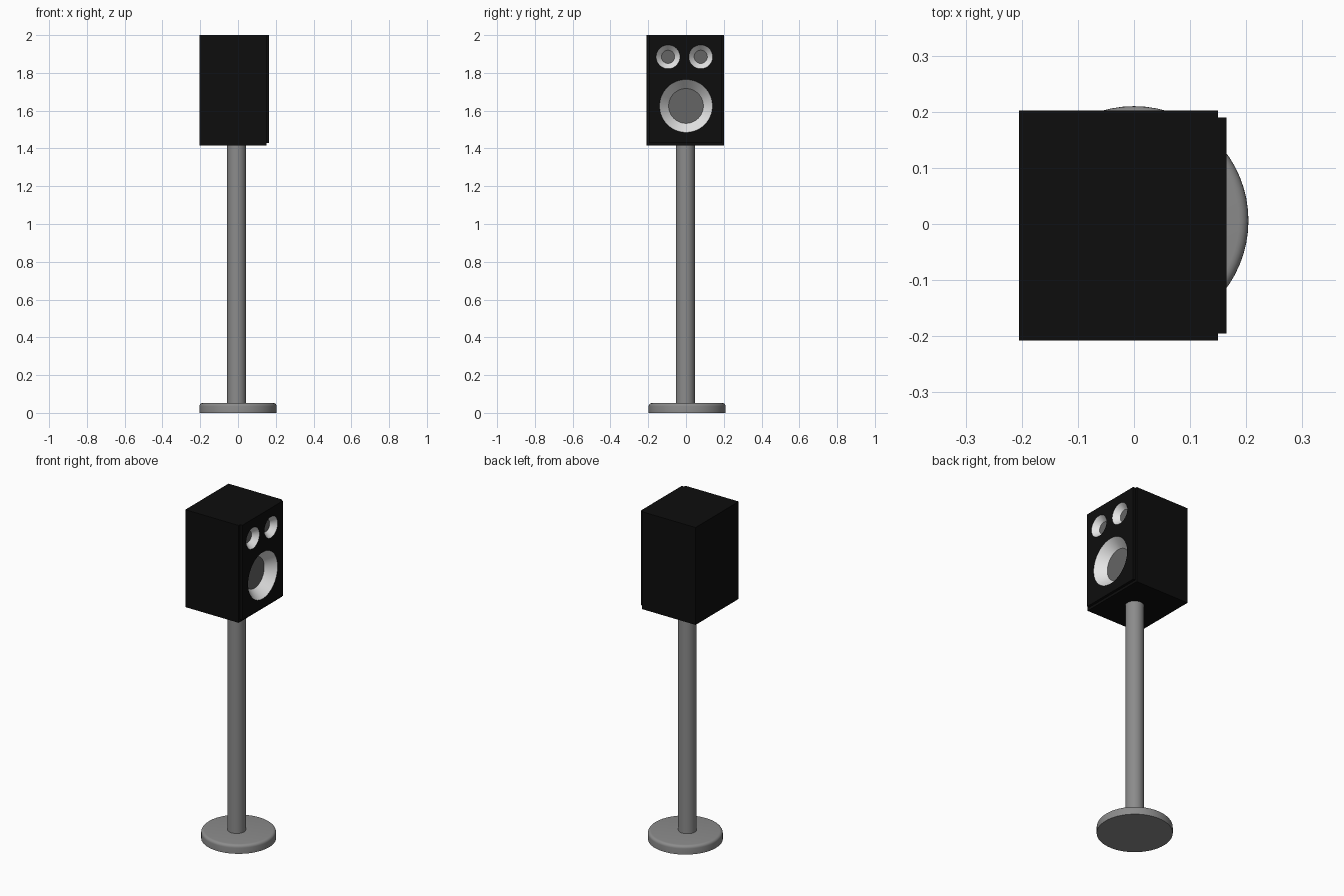
import bpy, bmesh, math
from mathutils import Matrix

if "Cube" in bpy.data.objects:
    bpy.data.objects.remove(bpy.data.objects["Cube"])


def material(name, rgb):
    m = bpy.data.materials.new(name)
    m.diffuse_color = (*rgb, 1)
    m.use_nodes = True
    m.node_tree.nodes["Principled BSDF"].inputs["Base Color"].default_value = m.diffuse_color
    return m


black = material("cabinet black", (0.004, 0.004, 0.004))
stand_grey = material("stand grey", (0.26, 0.26, 0.26))
cone_white = material("cone white", (0.8, 0.8, 0.8))
disc_grey = material("driver grey", (0.13, 0.13, 0.13))


def add_object(name, bm, mats):
    bmesh.ops.recalc_face_normals(bm, faces=bm.faces)
    me = bpy.data.meshes.new(name)
    bm.to_mesh(me)
    bm.free()
    ob = bpy.data.objects.new(name, me)
    bpy.context.collection.objects.link(ob)
    for m in mats:
        me.materials.append(m)
    return ob


def box(name, lo, hi):
    bm = bmesh.new()
    size = [h - l for l, h in zip(lo, hi)]
    mid = [(h + l) / 2 for l, h in zip(lo, hi)]
    bmesh.ops.create_cube(bm, size=1, matrix=Matrix.Translation(mid) @ Matrix.Diagonal((*size, 1)))
    return add_object(name, bm, [black, cone_white, disc_grey])


def lathe(name, profile, cx, cy, mat, n=64):
    bm = bmesh.new()
    rings = [[bm.verts.new((cx + r * math.cos(2 * math.pi * i / n),
                            cy + r * math.sin(2 * math.pi * i / n), z)) for i in range(n)]
             for r, z in profile]
    for a, b in zip(rings, rings[1:]):
        for i in range(n):
            j = (i + 1) % n
            bm.faces.new((a[i], a[j], b[j], b[i]))
    bm.faces.new(rings[0][::-1])
    bm.faces.new(rings[-1])
    return add_object(name, bm, [mat])


def smooth(ob, deg):
    bpy.ops.object.select_all(action='DESELECT')
    ob.select_set(True)
    bpy.context.view_layer.objects.active = ob
    bpy.ops.object.shade_smooth_by_angle(angle=math.radians(deg))


# Stand: rounded foot and round pole
edge = [(0.187 + 0.017 * math.cos(t), 0.035 + 0.017 * math.sin(t))
        for t in [math.pi / 2 * k / 5 for k in range(6)]]
foot = lathe("stand_foot", [(0.204, 0)] + edge, 0, 0.006, stand_grey)
pole = lathe("stand_pole", [(0.05, 0.045), (0.05, 1.416)], -0.007, -0.003, stand_grey, 48)

# Cabinet and baffle
FRONT, JOIN = 0.165, 0.15
cabinet = box("cabinet", (-0.205, -0.208, 1.415), (JOIN, 0.202, 2.0))
baffle = box("front_baffle", (JOIN, -0.195, 1.43), (FRONT, 0.19, 2.0))

# Driver recesses: y, z, outer radius, inner radius, depth
drivers = [(0, 1.625, 0.14, 0.092, 0.055),
           (-0.095, 1.885, 0.063, 0.035, 0.033),
           (0.078, 1.885, 0.063, 0.035, 0.033)]
bm = bmesh.new()
for y, z, r_out, r_in, depth in drivers:
    extra = 0.01  # cutter continues past the baffle along the same slope
    length = depth + extra
    r_end = r_out + (r_out - r_in) / depth * extra
    m = (Matrix.Translation((FRONT + extra - length / 2, y, z))
         @ Matrix.Rotation(math.pi / 2, 4, 'Y'))
    bmesh.ops.create_cone(bm, cap_ends=True, segments=64, radius1=r_in, radius2=r_end,
                          depth=length, matrix=m)
cutter = add_object("driver_cutter", bm, [])
cutter.hide_render = True

for ob in (cabinet, baffle):
    mod = ob.modifiers.new("recesses", 'BOOLEAN')
    mod.operation = 'DIFFERENCE'
    mod.solver = 'EXACT'
    mod.object = cutter
    bpy.context.view_layer.objects.active = ob
    bpy.ops.object.modifier_apply(modifier=mod.name)
    # sloped faces are cones, sunken flat faces are driver discs
    for p in ob.data.polygons:
        nx = p.normal.x
        if 0.3 < nx < 0.95:
            p.material_index = 1
        elif nx >= 0.95 and p.center.x < JOIN - 0.005:
            p.material_index = 2
        else:
            p.material_index = 0
bpy.data.objects.remove(cutter)

for ob in (foot, pole, cabinet, baffle):
    smooth(ob, 30)
